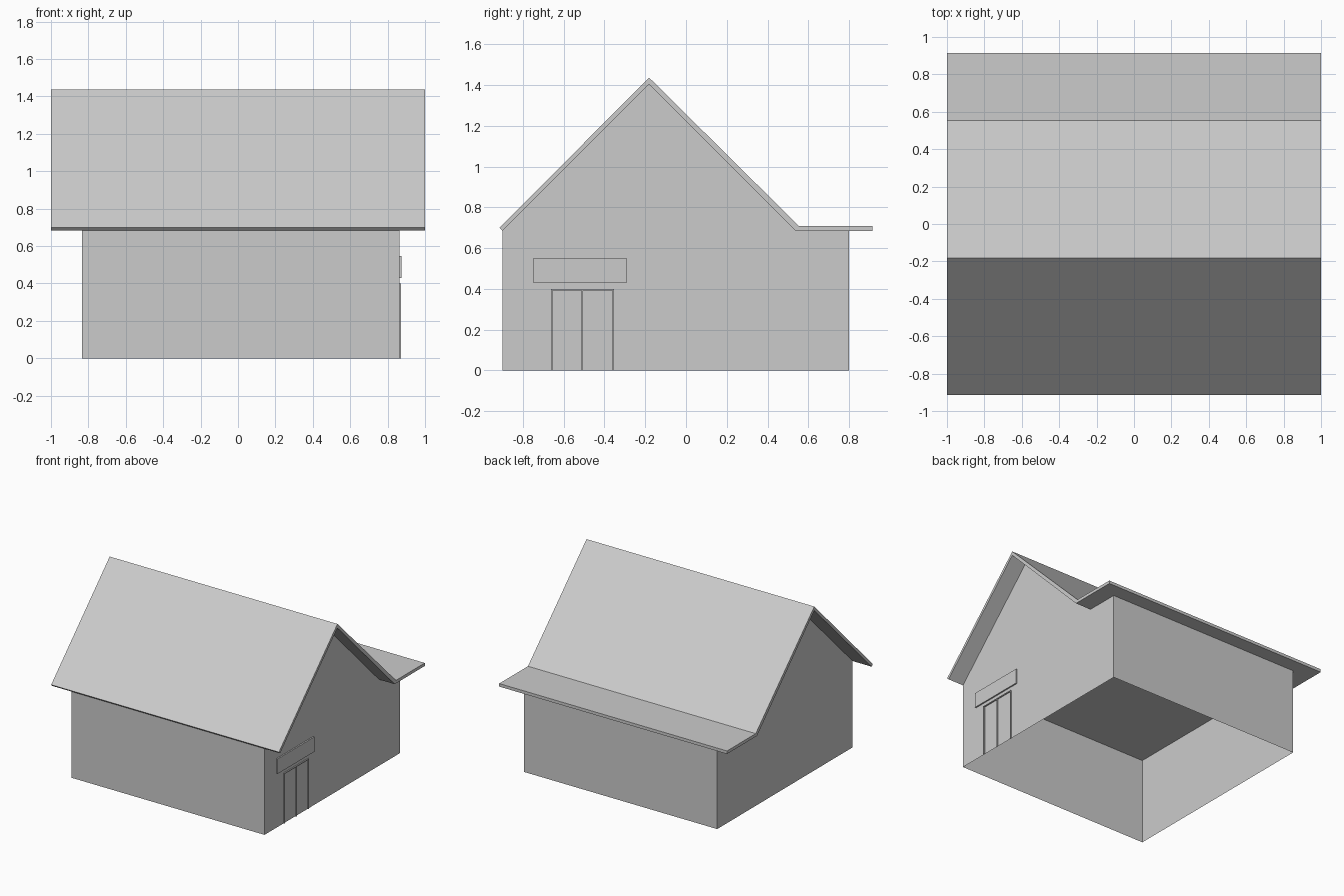
import bpy
import bmesh

if "Cube" in bpy.data.objects:
    bpy.data.objects.remove(bpy.data.objects["Cube"])


def make_object(name, bm):
    mesh = bpy.data.meshes.new(name)
    bm.to_mesh(mesh)
    bm.free()
    obj = bpy.data.objects.new(name, mesh)
    bpy.context.collection.objects.link(obj)
    return obj


def extrude_profile(name, profile, x0, x1, skip=()):
    """Extrude a closed (y, z) profile along x; skip = indices of side faces left out."""
    bm = bmesh.new()
    a = [bm.verts.new((x0, y, z)) for y, z in profile]
    b = [bm.verts.new((x1, y, z)) for y, z in profile]
    bm.faces.new(a[::-1])
    bm.faces.new(b)
    n = len(profile)
    for i in range(n):
        if i not in skip:
            j = (i + 1) % n
            bm.faces.new((a[i], a[j], b[j], b[i]))
    return make_object(name, bm)


def box(name, x, y, z):
    profile = [(y[0], z[0]), (y[1], z[0]), (y[1], z[1]), (y[0], z[1])]
    return extrude_profile(name, profile, *x)


LEFT, RIGHT = -0.834, 0.863
FRONT, BACK, EAVE = -0.90, 0.80, 0.684

# Thin walls with gable ends: no floor, and the roof closes the top
extrude_profile("walls", [(FRONT, 0), (BACK, 0), (BACK, EAVE), (0.537, EAVE),
                          (-0.181, 1.404), (FRONT, EAVE)],
                LEFT, RIGHT, skip=(0, 2, 3, 4))

# Flat ceiling at eave height, seen through the open bottom
bm = bmesh.new()
bm.faces.new([bm.verts.new((x, y, EAVE)) for x, y in
              ((LEFT, FRONT), (LEFT, BACK), (RIGHT, BACK), (RIGHT, FRONT))])
make_object("ceiling", bm)

# Pitched roof slab with a flat canopy at the back
extrude_profile("roof", [(-0.915, 0.699), (FRONT, EAVE), (-0.181, 1.404), (0.537, EAVE),
                         (0.914, EAVE), (0.914, 0.708), (0.554, 0.708), (-0.181, 1.436)],
                -1, 1)

# Double door frame: three posts and a head rail
DEPTH = (RIGHT, 0.872)
for name, y in (("front", -0.662), ("middle", -0.513), ("back", -0.361)):
    box("door_post_" + name, DEPTH, (y, y + 0.008), (0, 0.393))
box("door_head", DEPTH, (-0.662, -0.353), (0.393, 0.40))

# Blank board above the door
box("door_board", (RIGHT, 0.874), (-0.75, -0.29), (0.43, 0.548))
